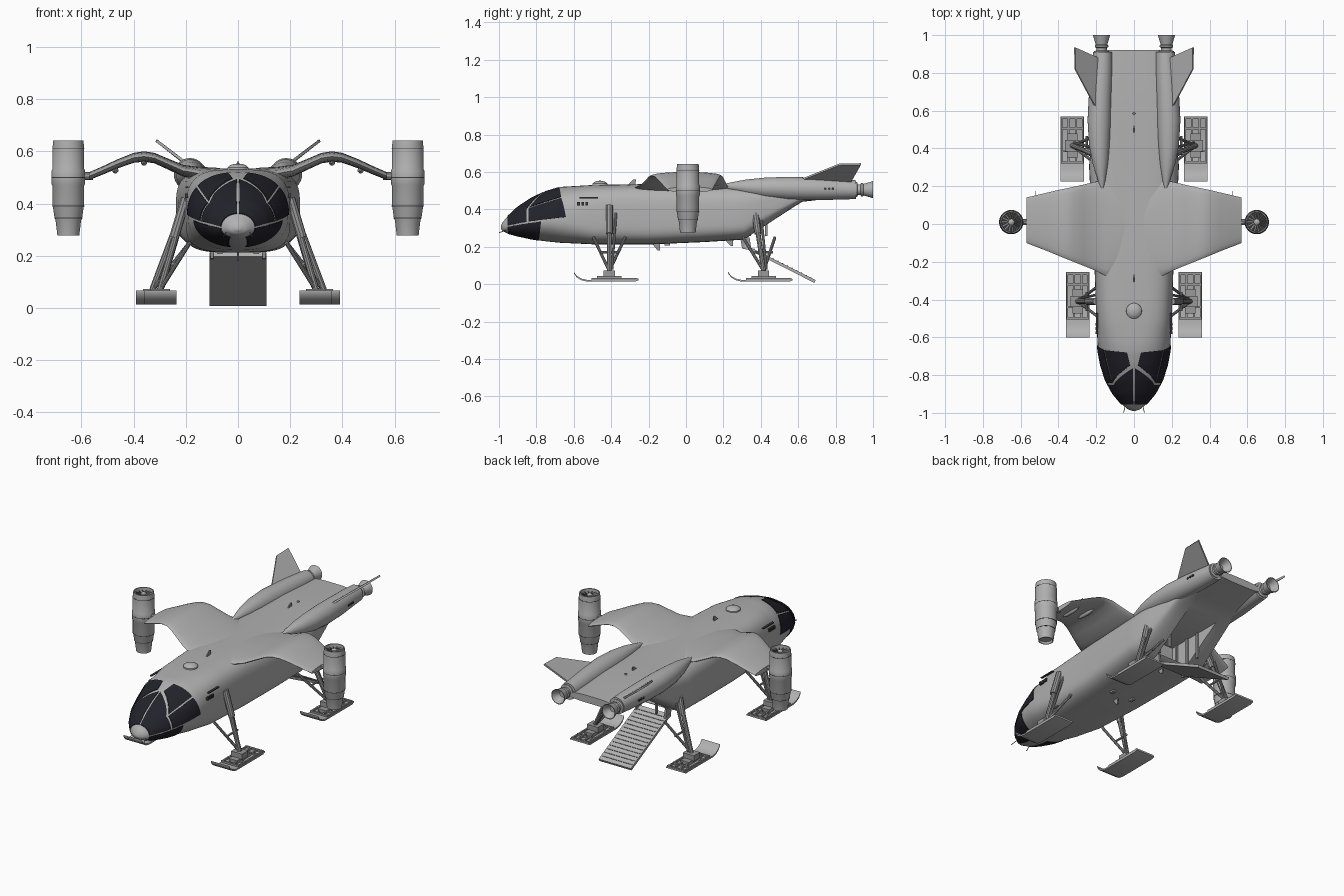
import bpy, bmesh, math
from mathutils import Vector

cube = bpy.data.objects.get("Cube")
if cube:
    bpy.data.objects.remove(cube, do_unlink=True)


def material(name, rgb):
    mat = bpy.data.materials.new(name)
    mat.use_nodes = True
    colour = (*rgb, 1)
    mat.diffuse_color = colour
    mat.node_tree.nodes["Principled BSDF"].inputs["Base Color"].default_value = colour
    return mat


GREY = material("hull grey", (0.44, 0.44, 0.44))
METAL = material("gear grey", (0.32, 0.32, 0.32))
GLASS = material("dark glass", (0.016, 0.016, 0.024))
BLACK = material("vent black", (0.05, 0.05, 0.05))
parts = []


def finish(name, bm, mat):
    bmesh.ops.recalc_face_normals(bm, faces=bm.faces)
    mesh = bpy.data.meshes.new(name)
    bm.to_mesh(mesh)
    bm.free()
    mesh.materials.append(mat)
    obj = bpy.data.objects.new(name, mesh)
    bpy.context.collection.objects.link(obj)
    parts.append(obj)
    return obj


def loft(name, rings, mat):
    """Skin closed rings of points and cap both ends."""
    bm = bmesh.new()
    rows = [[bm.verts.new(p) for p in ring] for ring in rings]
    n = len(rows[0])
    for a, b in zip(rows, rows[1:]):
        for i in range(n):
            j = (i + 1) % n
            bm.faces.new((a[i], a[j], b[j], b[i]))
    bm.faces.new(rows[0])
    bm.faces.new(rows[-1])
    return finish(name, bm, mat)


def circle(centre, r, u, v, n=28):
    c, u, v = Vector(centre), Vector(u), Vector(v)
    return [c + r * (math.cos(t) * u + math.sin(t) * v)
            for t in (math.tau * i / n for i in range(n))]


def lathe(name, centre, axis, profile, mat, n=28):
    """Profile is (radius, distance along the axis)."""
    axis = Vector(axis).normalized()
    u = axis.orthogonal().normalized()
    v = axis.cross(u)
    return loft(name, [circle(Vector(centre) + axis * d, r, u, v, n) for r, d in profile], mat)


def tube(name, a, b, r, mat=METAL, n=10):
    d = Vector(b) - Vector(a)
    return lathe(name, a, d, [(r, 0), (r, d.length)], mat, n)


def box(name, centre, size, mat=METAL):
    c, (x, y, z) = Vector(centre), [s / 2 for s in size]
    return loft(name, [[c + Vector(p) for p in
                ((-x, -y, k), (x, -y, k), (x, y, k), (-x, y, k))] for k in (-z, z)], mat)


def plate(name, outline, offset, mat):
    """Flat outline thickened along an offset."""
    o = Vector(offset) / 2
    return loft(name, [[Vector(p) + k * o for p in outline] for k in (-1, 1)], mat)


# Hull stations: y, half width, top, bottom, roundness
STATIONS = [
    (-.99, .008, .312, .298, 1), (-.98, .034, .332, .283, 1), (-.95, .07, .366, .268, 1),
    (-.9, .112, .412, .254, 1), (-.83, .15, .458, .24, 1), (-.75, .176, .496, .229, 1),
    (-.67, .191, .52, .221, .85), (-.5, .2, .53, .213, .58), (-.2, .21, .535, .212, .52),
    (.1, .228, .532, .225, .52), (.31, .238, .53, .238, .5), (.62, .2, .53, .44, .5),
    (.92, .14, .52, .475, .6)]


def hull_point(y, angle, off=0.0):
    for a, b in zip(STATIONS, STATIONS[1:]):
        if y <= b[0]:
            break
    k = (y - a[0]) / (b[0] - a[0])
    w, top, low, p = [m + (n - m) * k for m, n in zip(a[1:], b[1:])]
    mid = low + .42 * (top - low)
    c, s = math.cos(angle), math.sin(angle)
    h = (top - mid if s > 0 else mid - low) + off
    return Vector((math.copysign(abs(c) ** p, c) * (w + off), y,
                   mid + math.copysign(abs(s) ** p, s) * h))


levels = [a[0] + (b[0] - a[0]) * k / 3 for a, b in zip(STATIONS, STATIONS[1:]) for k in range(3)]
levels.append(STATIONS[-1][0])
hull = loft("hull", [[hull_point(y, math.tau * i / 64) for i in range(64)] for y in levels], GREY)

# Cargo bay cut into the sloping rear
cutter = box("bay_cutter", (0, .46, .337), (.21, .5, .165), GREY)
cutter.hide_render = True
cut = hull.modifiers.new("bay", "BOOLEAN")
cut.operation, cut.object, cut.solver = "DIFFERENCE", cutter, "EXACT"
bpy.context.view_layer.objects.active = hull
bpy.ops.object.modifier_apply(modifier=cut.name)
parts.remove(cutter)
bpy.data.objects.remove(cutter, do_unlink=True)


def pane(name, corners, side, n=12):
    """Thin curved plate between four (y, degrees) corners on the hull."""
    (y0, a0), (y1, a1), (y2, a2), (y3, a3) = corners
    rings = []
    for i in range(n + 1):
        s = i / n
        ys, ye = y0 + (y1 - y0) * s, y3 + (y2 - y3) * s
        ag, ah = a0 + (a1 - a0) * s, a3 + (a2 - a3) * s
        rows = []
        for off in (.0035, -.002):
            row = [hull_point(ys + (ye - ys) * j / n,
                              math.radians(ag + (ah - ag) * j / n), off) for j in range(n + 1)]
            rows.append([Vector((p.x * side, p.y, p.z)) for p in row])
        rings.append(rows[0] + rows[1][::-1])
    loft(name, rings, GLASS)


PANES = {
    "windscreen_upper": [(-.763, 88.5), (-.853, 40), (-.955, 40), (-.955, 87)],
    "windscreen_lower": [(-.853, 40), (-.853, 2), (-.955, 4), (-.955, 40)],
    "roof_window": [(-.68, 81), (-.668, 40), (-.838, 40), (-.75, 83)],
    "side_window": [(-.667, 37), (-.642, 2), (-.842, 2), (-.842, 37)],
    "chin_window": [(-.775, -2), (-.79, -80), (-.95, -66), (-.955, -4)]}

# Gull wing sections: x, leading y, trailing y, upper z, thickness
WING = [(.03, -.1, .1, .53, .02), (.09, -.27, .2, .538, .045), (.15, -.275, .235, .54, .05),
        (.21, -.245, .222, .548, .045), (.27, -.22, .208, .573, .042), (.32, -.2, .197, .594, .04),
        (.36, -.184, .188, .6, .04), (.4, -.168, .18, .594, .038), (.46, -.143, .166, .57, .035),
        (.52, -.12, .152, .542, .032), (.57, -.1, .14, .52, .03)]
NACELLE = [(.17, .168, .004, .524), (.24, .172, .022, .522), (.32, .178, .041, .518),
           (.42, .183, .055, .514), (.55, .184, .062, .512), (.7, .178, .06, .509),
           (.82, .17, .055, .507), (.91, .166, .05, .505)]
POD = [(.006, .29), (.034, .29), (.038, .277), (.042, .277), (.049, .335), (.053, .345),
       (.059, .385), (.061, .39), (.061, .468), (.064, .474), (.064, .526), (.061, .532),
       (.061, .61), (.058, .641), (.052, .641), (.05, .605), (.006, .605)]


def leg(side, y, x, lean):
    """Strut, braces and ski of one landing leg."""
    def at(px, py, pz):
        return (side * px, py, pz)
    ankle = at(x, y, .07)
    tube("leg_strut", at(.2, y + lean, .41), ankle, .013)
    tube("leg_sleeve", at(.2, y + lean, .42), at(.245, y + lean * .6, .27), .019)
    tube("leg_piston", at(.2, y + lean + .035, .38), at(x - .01, y + .015, .08), .007)
    for dy in (-.085, .085):
        tube("leg_brace", at(.185, y + dy + lean / 2, .25), ankle, .008)
    tube("leg_spreader", at(.25, y - .05, .17), at(.25, y + .05, .17), .006)
    box("ankle", at(x, y, .055), (.075, .06, .035))
    box("ankle_base", at(x, y, .033), (.055, .13, .02))
    # Ski with upturned toe
    path = [(-.19, .058), (-.175, .036), (-.15, .021), (-.12, .014), (.14, .014), (.155, .02)]
    loft("ski", [[at(x - .063, y + d, z), at(x + .063, y + d, z),
                  at(x + .063, y + d, z + .009), at(x - .063, y + d, z + .009)]
                 for d, z in path], GREY)
    for dx in (-.055, -.02, .02, .055):
        box("ski_rail", at(x + dx, y + .03, .027), (.009, .24, .012))
    for dy in (-.09, -.03, .09, .145):
        box("ski_crossbar", at(x, y + dy, .027), (.12, .01, .014))


for side in (1, -1):
    for name, corners in PANES.items():
        pane(name, corners, side)

    # Wing, with a lens-shaped section
    sections = []
    for x, lead, trail, top, thick in WING:
        ring = []
        for i in range(24):
            t = math.tau * i / 24
            ring.append((side * x, (lead + trail) / 2 - math.cos(t) * (trail - lead) / 2,
                         top - thick / 2 + math.sin(t) * thick / 2))
        sections.append(ring)
    loft("wing", sections, GREY)
    for x, z in ((.36, .557), (.47, .527)):
        lathe("wing_fairing", (side * x, -.05, z), (0, 1, 0),
              [(.003, 0), (.012, .03), (.012, .09), (.003, .13)], GREY, 12)

    # Vertical lift pod
    centre = Vector((side * .65, .01, 0))
    tube("pod_axle", (side * .555, .01, .505), (side * .6, .01, .505), .016)
    lathe("lift_pod", centre, (0, 0, 1), POD, GREY, 36)
    for z, r in ((.345, .0537), (.39, .0617), (.5, .0645), (.61, .0615)):
        lathe("pod_seam", centre + Vector((0, 0, z)), (0, 0, 1), [(r, -.0015), (r, .0015)], BLACK, 36)
    lathe("fan_well", centre, (0, 0, 1), [(.05, .606), (.05, .609)], BLACK)
    lathe("fan_hub", centre, (0, 0, 1), [(.018, .606), (.016, .63), (.004, .638)], GREY, 16)
    for i in range(14):
        t = math.tau * i / 14
        out = Vector((math.cos(t), math.sin(t), 0))
        across = Vector((-out.y, out.x, 0)) * .004
        root, tip = centre + out * .012, centre + out * .052
        low, high = Vector((0, 0, .612)) - across, Vector((0, 0, .626)) + across
        plate("fan_blade", [root + low, tip + low, tip + high, root + high], across * .6, METAL)

    # Rear nacelle and thruster
    loft("nacelle", [circle((side * x, y, z), r, (1, 0, 0), (0, 0, 1)) for y, x, r, z in NACELLE], GREY)
    lathe("thruster", (side * .172, .9, .505), (0, 1, 0),
          [(.04, 0), (.04, .015), (.028, .018), (.028, .032), (.036, .036), (.036, .046), (.031, .05),
           (.046, .1), (.042, .1), (.02, .055)], GREY)
    for k in range(3):
        tube("nacelle_vent", (side * .21, .745 + k * .02, .51), (side * .236, .745 + k * .02, .51), .007, BLACK)

    # Canted tail fin
    plate("tail_fin", [(side * .195, .6, .552), (side * .312, .82, .64),
                       (side * .314, .935, .642), (side * .19, .88, .545)], (.006 * side, 0, -.009), GREY)

    leg(side, -.41, .298, 0)
    leg(side, .415, .327, -.05)

    # Small side fittings
    for k in range(3):
        box("side_grille", (side * .197, -.575 + k * .022, .43), (.012, .014, .018), BLACK)
    box("side_slot", (side * .196, -.52, .462), (.012, .1, .006), BLACK)
    tube("nose_probe", (side * .045, -.955, .29), (side * .055, -1, .275), .002)
    tube("wing_wick", (side * .52, .15, .525), (side * .52, .175, .525), .0015)
    for y in (.25, .34, .43):
        box("bay_rib", (side * .1, y, .337), (.012, .014, .16), METAL)

# Loading ramp with treads
foot, hinge = Vector((0, .69, .014)), Vector((0, .31, .205))
run = foot - hinge
normal = Vector((0, -run.z, run.y)).normalized()
half = Vector((.11, 0, 0))
plate("ramp", [hinge - half, hinge + half, foot + half, foot - half], normal * .016, GREY)
for i in range(1, 15):
    c = hinge + run * i / 15 + normal * .009
    step = run.normalized() * .003
    strip = half * .92
    plate("ramp_tread", [c - strip - step, c + strip - step, c + strip + step, c - strip + step],
          normal * .004, METAL)
for side in (1, -1):
    plate("ramp_hinge", [(side * .1, .29, .25), (side * .1, .34, .25), (side * .1, .35, .18),
                         (side * .1, .3, .19)], (.012, 0, 0), METAL)
    box("belly_light", (side * .07, -.1, .212), (.02, .03, .012))

# Roof plate, roof dome and aerials
lathe("roof_dome", (0, -.46, .525), (0, 0, 1), [(.042, 0), (.041, .012), (.033, .02), (.018, .026), (.003, .028)], GREY)
for y, z, h in ((-.29, .53, .03), (.5, .525, .025), (-.16, .215, -.035), (.23, .235, -.03)):
    plate("aerial", [(0, y - .02, z), (0, y + .02, z), (0, y + .022, z + h), (0, y + .008, z + h)],
          (.006, 0, 0), METAL)
lathe("roof_beacon", (0, .585, .527), (0, 0, 1), [(.008, 0), (.006, .01)], METAL, 12)

# Smooth shading with sharp edges kept
bpy.ops.object.select_all(action="DESELECT")
for obj in parts:
    obj.select_set(True)
bpy.context.view_layer.objects.active = hull
bpy.ops.object.shade_smooth_by_angle(angle=math.radians(35))
